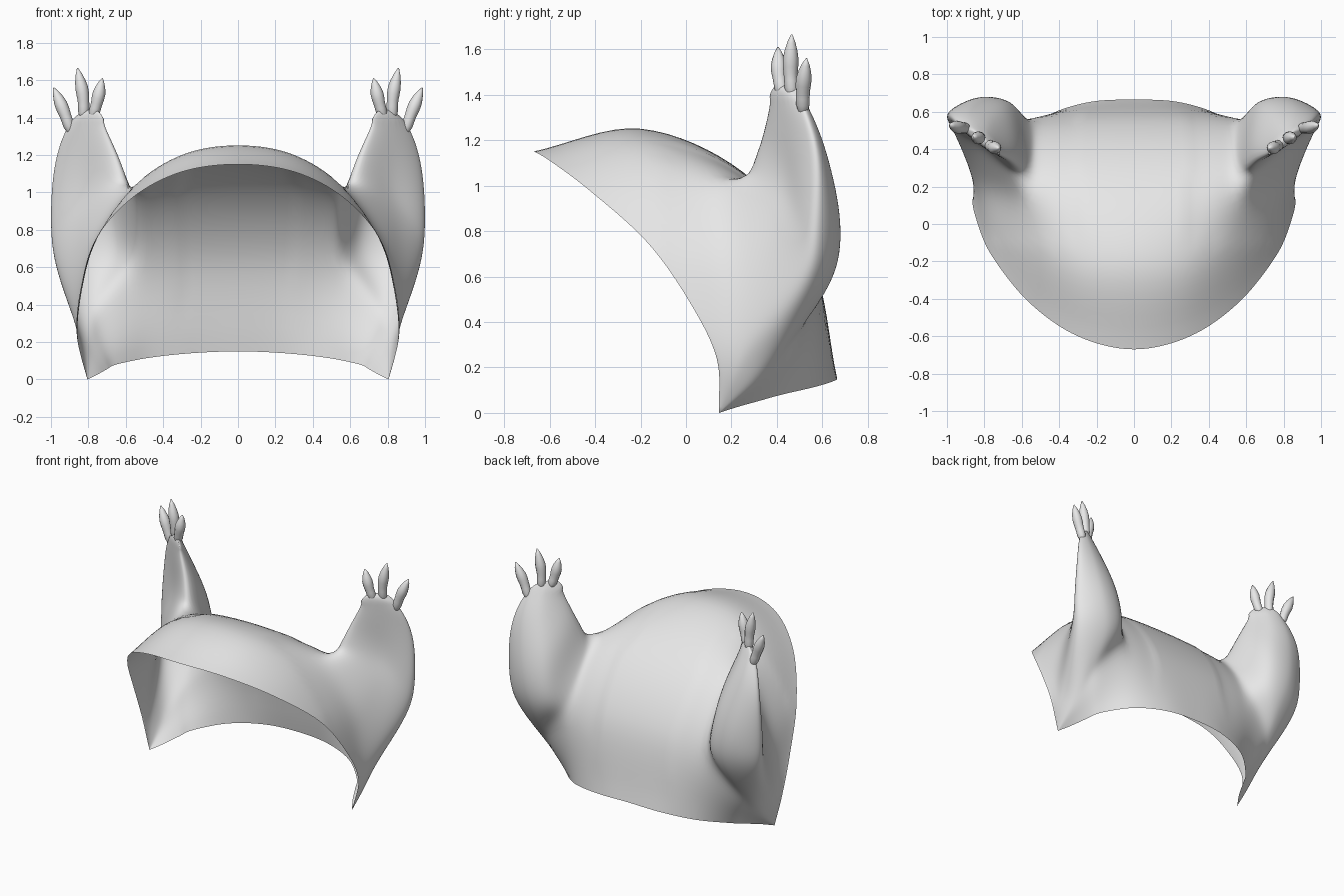
import bpy, bmesh, math
from mathutils import Vector

if "Cube" in bpy.data.objects:
    bpy.data.objects.remove(bpy.data.objects["Cube"])

grey = bpy.data.materials.new("light grey")
grey.diffuse_color = (0.8, 0.8, 0.8, 1)
grey.use_nodes = True
grey.node_tree.nodes["Principled BSDF"].inputs["Base Color"].default_value = grey.diffuse_color
N = 8  # subdivisions per control span


def spline(pts, t, closed=False, mirrored=False):
    """Point at parameter t on a Catmull-Rom curve through pts."""
    n = len(pts)
    i = math.floor(t) if closed else min(int(t), n - 2)
    f = t - i
    if closed:
        a, b, c, d = (pts[(i + k) % n] for k in (-1, 0, 1, 2))
    else:
        b, c = pts[i], pts[i + 1]
        a = pts[i - 1] if i else 2 * b - c
        if mirrored and i == 0:
            a = Vector((-c.x, c.y, c.z))
        d = pts[i + 2] if i + 2 < n else 2 * c - b
    return 0.5 * (2 * b + (c - a) * f + (2 * a - 5 * b + 4 * c - d) * f * f
                  + (3 * b - a - 3 * c + d) * f ** 3)


def vecs(rows):
    return [[Vector(p) for p in r] for r in rows]


def finish(name, bm):
    bmesh.ops.recalc_face_normals(bm, faces=bm.faces[:])
    mesh = bpy.data.meshes.new(name)
    bm.to_mesh(mesh)
    bm.free()
    mesh.materials.append(grey)
    for p in mesh.polygons:
        p.use_smooth = True
    ob = bpy.data.objects.new(name, mesh)
    bpy.context.collection.objects.link(ob)
    mod = ob.modifiers.new("mirror", 'MIRROR')
    mod.merge_threshold = 0.002
    return ob


# Hood control rows, front rim to bottom back edge, each from centre to corner
hood = vecs([
    [(0, -.67, 1.15), (.30, -.60, 1.11), (.56, -.42, .975), (.76, -.17, .75),
     (.84, .015, .49), (.862, .135, .24), (.805, .145, 0)],
    [(0, -.20, 1.25), (.30, -.18, 1.20), (.56, -.07, 1.03), (.76, .07, .75),
     (.835, .15, .47), (.86, .19, .22), (.805, .145, 0)],
    [(0, .25, 1.06), (.30, .25, 1.05), (.53, .27, 1.0), (.75, .29, .72),
     (.85, .29, .45), (.85, .25, .20), (.805, .145, 0)],
    [(0, .55, .68), (.28, .55, .67), (.52, .56, .61), (.73, .515, .41),
     (.79, .42, .26), (.81, .30, .13), (.805, .145, 0)],
    [(0, .665, .15), (.25, .65, .14), (.48, .57, .115), (.65, .42, .08),
     (.70, .33, .055), (.75, .23, .027), (.805, .145, 0)]])
# Ear control rings: inner ridge, front, outer ridge, back, inner back
ear = vecs([
    [(.585, .285, 1.10), (.83, .39, .88), (.98, .53, .58), (.76, .655, .60),
     (.60, .60, .76)],
    [(.635, .325, 1.22), (.83, .44, 1.03), (1.01, .57, .83), (.83, .68, .86),
     (.66, .605, .99)],
    [(.695, .36, 1.34), (.84, .44, 1.24), (.99, .575, 1.13), (.87, .61, 1.18),
     (.745, .54, 1.24)],
    [(.745, .385, 1.43), (.83, .43, 1.40), (.92, .515, 1.34), (.86, .515, 1.39),
     (.79, .465, 1.42)]])
ear_tip = Vector((.825, .465, 1.44))

# Hood grid with a rectangular opening for the ear
bm = bmesh.new()
NU, NV = 6 * N, 4 * N
u0, u1, v0, v1 = 2 * N, int(4.75 * N), int(1.5 * N), 3 * N
grid = []
for j in range(NV + 1):
    column = [spline([r[c] for r in hood], j / N) for c in range(7)]
    grid.append([bm.verts.new(spline(column, i / N, mirrored=True))
                 for i in range(NU + 1)])
for j in range(NV):
    for i in range(NU):
        if not (u0 <= i < u1 and v0 <= j < v1):
            bm.faces.new((grid[j][i], grid[j][i + 1],
                          grid[j + 1][i + 1], grid[j + 1][i]))

# Opening loop, matched to the ear control points
loop = []
for i in range(u0, u1):
    loop.append((grid[v0][i], .5 + (i - u0) / (u1 - u0)))
for j in range(v0, v1):
    loop.append((grid[j][u1], 1.5 + (j - v0) / (v1 - v0)))
for i in range(u1, u0, -1):
    loop.append((grid[v1][i], 2.5 + (u1 - i) / (u1 - u0)))
for j in range(v1, v0, -1):
    loop.append((grid[j][u0], 3.5 + (v1 - j) / (v1 - v0)))

# Ear surface grown out of the opening
strands = []
for v, t in loop:
    t = (t - 4) if t >= 4 else (3 + 2 * (t - 3) if t > 3 else t)
    path = [v.co.copy()] + [spline(r, t, True) for r in ear] + [ear_tip]
    strands.append([v] + [bm.verts.new(spline(path, k / N))
                          for k in range(1, 5 * N + 1)])
for a, b in zip(strands, strands[1:] + strands[:1]):
    for k in range(5 * N):
        bm.faces.new((a[k], b[k], b[k + 1], a[k + 1]))
bmesh.ops.remove_doubles(bm, verts=bm.verts[:], dist=0.0005)

# Soften the join between ear and hood
near = [v for v in bm.verts
        if not v.is_boundary and v.co.z < 1.38 and v.co.x > .3 and v.co.y > -.1]
for _ in range(18):
    bmesh.ops.smooth_vert(bm, verts=near, factor=0.5,
                          use_axis_x=True, use_axis_y=True, use_axis_z=True)
finish("hood_with_ears", bm)

# Finger-like tufts on the ear tips
tufts = {
    "inner_tuft": [(.782, .428, 1.38), (.752, .410, 1.49), (.725, .405, 1.61)],
    "middle_tuft": [(.825, .468, 1.37), (.828, .46, 1.51), (.858, .465, 1.665)],
    "outer_tuft": [(.885, .515, 1.30), (.93, .515, 1.43), (.985, .53, 1.56)]}
radii = [.006, .022, .030, .030, .031, .034, .034, .028, .018, .003]
for name, pts in tufts.items():
    path = [Vector(p) for p in pts]
    bm = bmesh.new()
    rings = []
    for k, r in enumerate(radii):
        t = 2 * k / (len(radii) - 1)
        c = spline(path, t)
        d = spline(path, min(t + .1, 2)) - spline(path, max(t - .1, 0))
        side = d.cross(Vector((0, 1, 0))).normalized()
        up = side.cross(d).normalized()
        rings.append([bm.verts.new(c + r * (side * math.cos(a) + up * math.sin(a)))
                      for a in (math.tau * s / 12 for s in range(12))])
    for a, b in zip(rings, rings[1:]):
        for s in range(12):
            q = (s + 1) % 12
            bm.faces.new((a[s], a[q], b[q], b[s]))
    bm.faces.new(rings[0])
    bm.faces.new(rings[-1])
    finish(name, bm)
